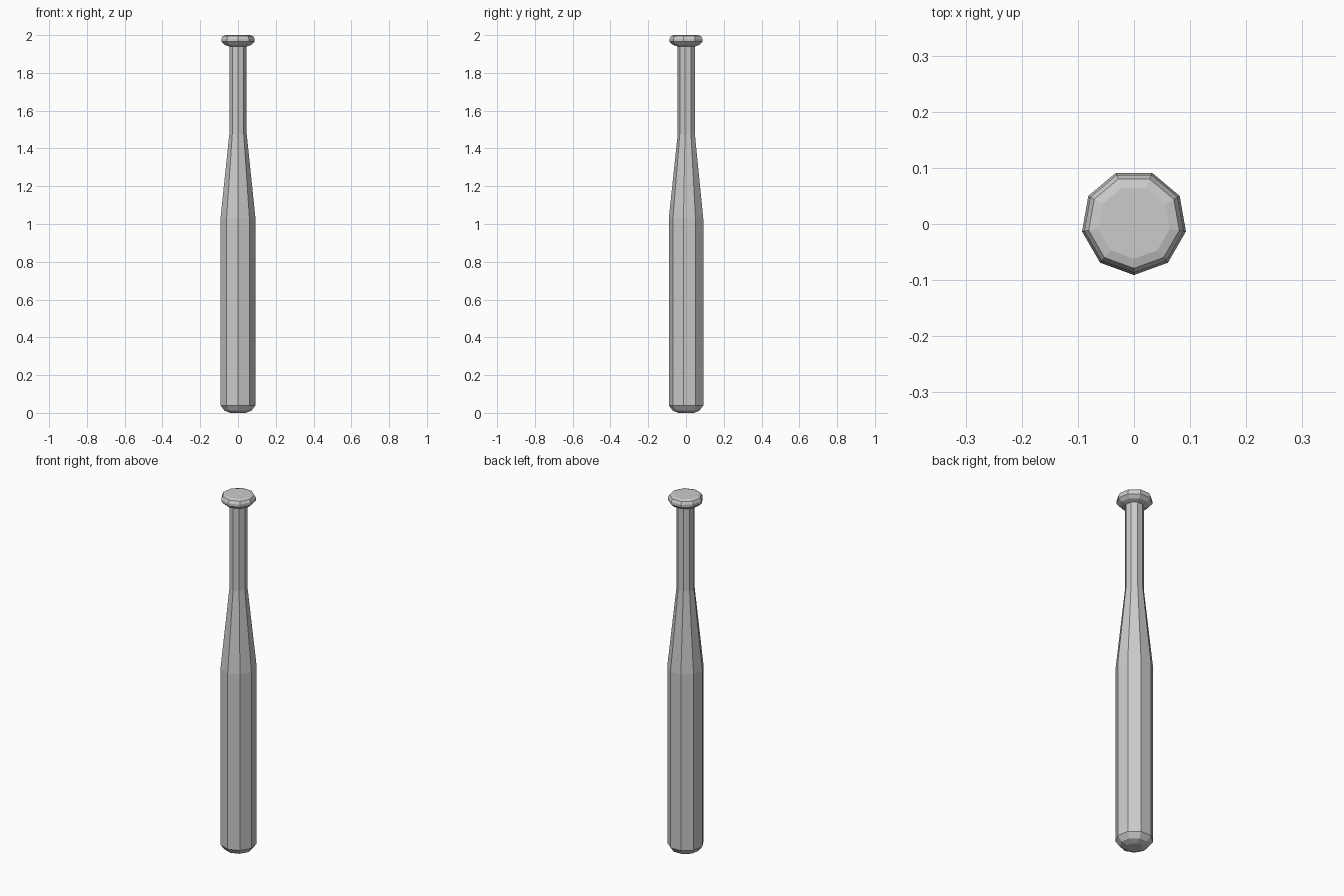
import bpy
import bmesh
from math import cos, sin, radians

if "Cube" in bpy.data.objects:
    bpy.data.objects.remove(bpy.data.objects["Cube"], do_unlink=True)

SIDES = 9
Y_SHIFT = 0.003  # an odd polygon is deeper in front, so shift it to centre


def make_material(name, color):
    mat = bpy.data.materials.new(name)
    mat.use_nodes = True
    mat.diffuse_color = color
    mat.node_tree.nodes["Principled BSDF"].inputs["Base Color"].default_value = color
    return mat


def turned_part(name, profile, mat, cap_bottom=True, cap_top=True):
    """Stack polygon rings from (radius, height) pairs, one corner facing front."""
    bm = bmesh.new()
    rings = []
    for radius, z in profile:
        ring = []
        for i in range(SIDES):
            a = radians(-90 + 360 * i / SIDES)
            ring.append(bm.verts.new((radius * cos(a), radius * sin(a) + Y_SHIFT, z)))
        rings.append(ring)
    for low, high in zip(rings, rings[1:]):
        for i in range(SIDES):
            j = (i + 1) % SIDES
            bm.faces.new((low[i], low[j], high[j], high[i]))
    if cap_bottom:
        bm.faces.new(rings[0][::-1])
    if cap_top:
        bm.faces.new(rings[-1])
    mesh = bpy.data.meshes.new(name)
    bm.to_mesh(mesh)
    bm.free()
    mesh.materials.append(mat)
    obj = bpy.data.objects.new(name, mesh)
    bpy.context.collection.objects.link(obj)
    return obj


grey = make_material("plain_grey", (0.6, 0.6, 0.6, 1.0))

# Rounded tip, straight barrel, taper and slim handle
turned_part("barrel_and_handle", [
    (0.042, 0.0), (0.073, 0.012), (0.094, 0.04),
    (0.094, 1.03), (0.047, 1.475), (0.047, 1.945),
], grey, cap_top=False)

# Rounded knob at the end of the handle
turned_part("handle_knob", [
    (0.047, 1.94), (0.072, 1.948), (0.09, 1.965),
    (0.09, 1.98), (0.082, 1.995), (0.065, 2.0),
], grey)
